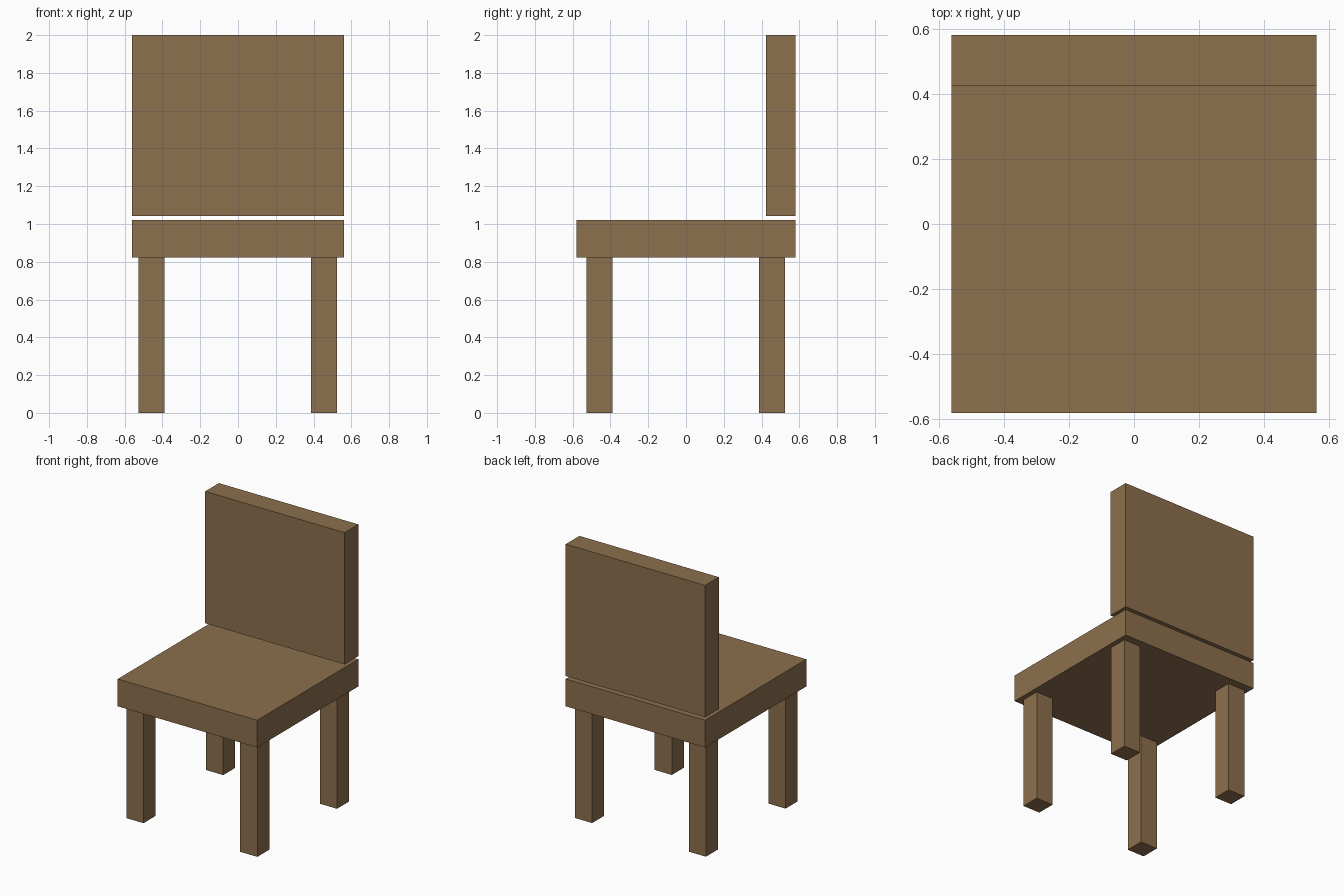
import bpy

if "Cube" in bpy.data.objects:
    bpy.data.objects.remove(bpy.data.objects["Cube"])

# Single wood colour
wood = bpy.data.materials.new("brown wood")
wood.diffuse_color = (0.266, 0.162, 0.074, 1)
wood.use_nodes = True
wood.node_tree.nodes["Principled BSDF"].inputs["Base Color"].default_value = wood.diffuse_color


def box(name, lo, hi):
    """Axis-aligned box between two corners."""
    bpy.ops.mesh.primitive_cube_add(size=1, location=[(a + b) / 2 for a, b in zip(lo, hi)])
    ob = bpy.context.object
    ob.name = name
    ob.scale = [b - a for a, b in zip(lo, hi)]
    bpy.ops.object.transform_apply(location=False, rotation=False, scale=True)
    ob.data.materials.append(wood)
    return ob


# Seat slab and the backrest floating just above it
box("seat", (-0.56, -0.58, 0.823), (0.56, 0.58, 1.021))
box("backrest", (-0.56, 0.423, 1.043), (0.56, 0.58, 2.0))

# Four square legs
LEG, HALF = 0.457, 0.069
for y, end in ((-LEG - 0.002, "front"), (LEG - 0.002, "back")):
    for x, side in ((-LEG - 0.001, "left"), (LEG - 0.001, "right")):
        box(f"{end}_{side}_leg", (x - HALF, y - HALF, 0), (x + HALF, y + HALF, 0.823))
